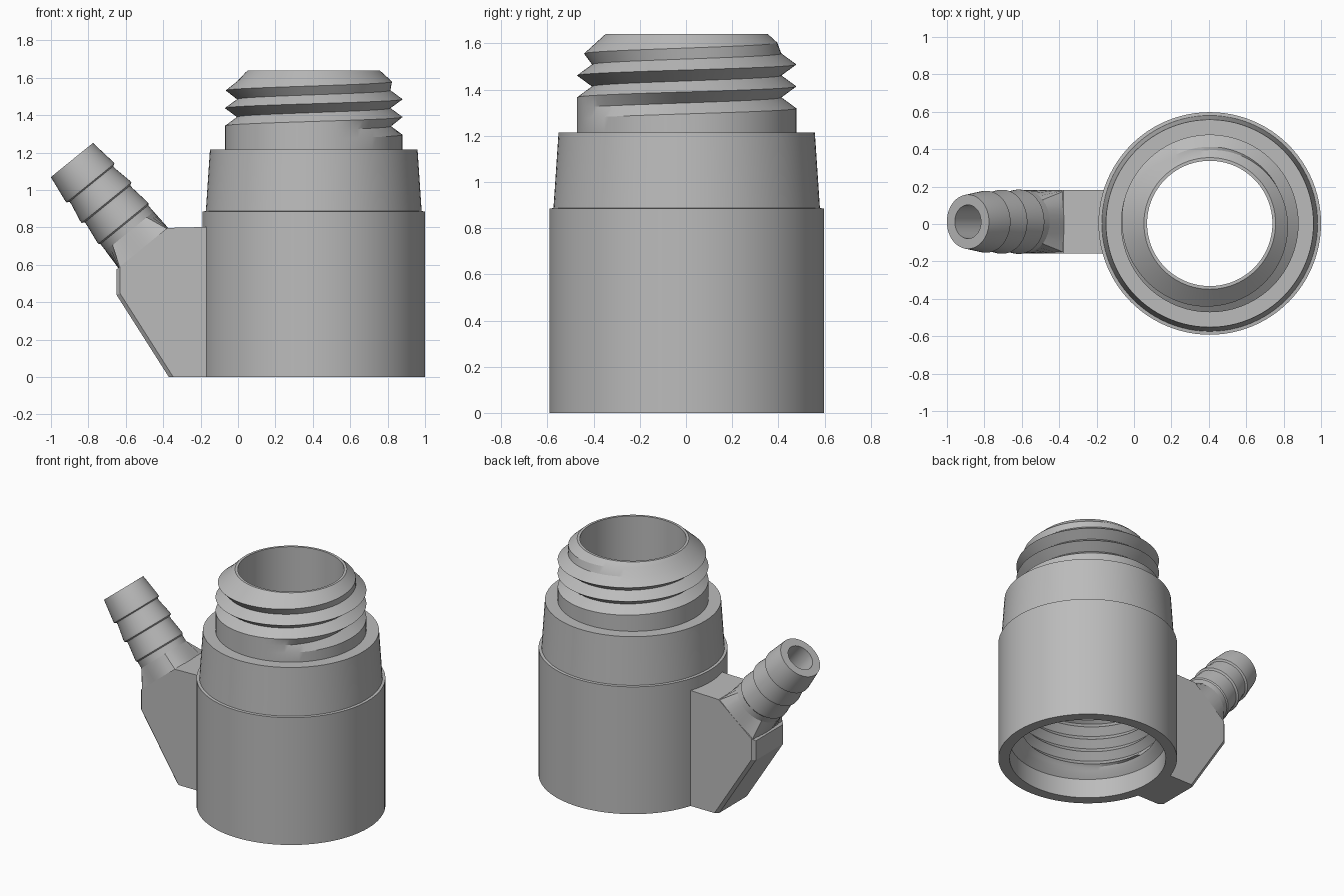
import bpy, bmesh, math
from mathutils import Matrix, Vector

old = bpy.data.objects.get("Cube")
if old:
    bpy.data.objects.remove(old)

GREY = bpy.data.materials.new("plain_grey")
GREY.use_nodes = True
GREY.diffuse_color = (0.5, 0.5, 0.5, 1)
GREY.node_tree.nodes["Principled BSDF"].inputs["Base Color"].default_value = (0.5, 0.5, 0.5, 1)


def finish(name, bm, matrix=None, angle=25):
    """Turn a bmesh into a named, shaded object."""
    bmesh.ops.remove_doubles(bm, verts=bm.verts, dist=1e-5)
    bmesh.ops.dissolve_degenerate(bm, edges=bm.edges, dist=1e-5)
    bmesh.ops.recalc_face_normals(bm, faces=bm.faces)
    if matrix:
        bm.transform(matrix)
    mesh = bpy.data.meshes.new(name)
    bm.to_mesh(mesh)
    bm.free()
    mesh.materials.append(GREY)
    ob = bpy.data.objects.new(name, mesh)
    bpy.context.collection.objects.link(ob)
    bpy.ops.object.select_all(action="DESELECT")
    ob.select_set(True)
    bpy.context.view_layer.objects.active = ob
    bpy.ops.object.shade_smooth_by_angle(angle=math.radians(angle))
    return ob


def revolve(profile_at, segments):
    """Sweep a profile that may change with the turn fraction t."""
    bm = bmesh.new()
    columns = []
    for i in range(segments + 1):
        t = i / segments
        a = math.tau * t
        columns.append([bm.verts.new((r * math.cos(a), r * math.sin(a), z))
                        for r, z in profile_at(t)])
    for a, b in zip(columns, columns[1:]):
        for j in range(len(a) - 1):
            bm.faces.new((a[j], b[j], b[j + 1], a[j + 1]))
    return bm


PITCH = 0.095
TOP = 1.64


def outer_thread(t):
    """Helical V thread, fading in at the bottom and cut by the top chamfer."""
    rows = []
    for j in range(12):
        z = 1.2 + PITCH * (t + j / 2)
        r = 0.475 if j % 2 == 0 else 0.41
        if j == 1:
            r = 0.475 - 0.065 * max(0, (t - 0.8) / 0.2)
        z = min(max(z, 1.22), TOP)
        rows.append((min(r, 0.352 + 1.1 * (TOP - z)), z))
    return rows


def inner_thread(t, low=0.2, high=0.56):
    """Shallow helical thread inside the socket, listed from the top down."""
    rows = []
    for j in range(11, -2, -1):
        z = low - PITCH + PITCH * (t + j / 2)
        r = 0.485 if j % 2 == 0 else 0.44
        if z <= low or z >= high:
            z, r = min(max(z, low), high), 0.46
        rows.append((r, z))
    return rows


def body_profile(t):
    outside = [(0.52, 0), (0.595, 0), (0.595, 0.885), (0.577, 0.887),
               (0.555, 1.215), (0.475, 1.215)]
    bore = [(0.335, TOP), (0.335, 0.86), (0.46, 0.72)]
    socket = [(0.475, 0.18), (0.52, 0.14), (0.52, 0)]
    return outside + outer_thread(t) + bore + inner_thread(t) + socket


# Hollow threaded body
finish("threaded_body", revolve(body_profile, 96), Matrix.Translation((0.405, 0.003, 0)))

# Side block: extruded outline with bevelled outer edges
MID_Y, HALF = 0.012, 0.17
outline = [(-0.14, 0), (-0.37, 0), (-0.65, 0.44), (-0.65, 0.575), (-0.378, 0.797), (-0.14, 0.803)]
bm = bmesh.new()
face = bm.faces.new([bm.verts.new((x, MID_Y - HALF, z)) for x, z in outline])
ext = bmesh.ops.extrude_face_region(bm, geom=[face])
bmesh.ops.translate(bm, vec=(0, 2 * HALF, 0),
                    verts=[g for g in ext["geom"] if isinstance(g, bmesh.types.BMVert)])
edges = [e for e in bm.edges
         if abs(e.verts[0].co.y - e.verts[1].co.y) < 1e-4
         and all(v.co.x < -0.36 and v.co.z < 0.6 for v in e.verts)]
bmesh.ops.bevel(bm, geom=edges, offset=0.02, segments=1, affect="EDGES")
finish("side_block", bm, angle=10)

# Slanted frame of the hose nozzle: local z runs down the axis from the tip
axis = Vector((0.63, 0, -0.777)).normalized()
side = Vector((0, 1, 0))
across = side.cross(axis)
frame = Matrix((across, side, axis)).transposed().to_4x4()
frame.translation = (-0.888, MID_Y, 1.16)

# Barbed nozzle with blind bore
barbs = [(0, 0.5), (0.09, 0.5), (0.09, 0), (0.145, 0), (0.165, 0.145), (0.165, 0.158),
         (0.151, 0.165), (0.151, 0.18), (0.171, 0.28), (0.171, 0.294), (0.157, 0.302),
         (0.157, 0.32), (0.172, 0.425), (0.172, 0.437), (0.165, 0.445), (0.165, 0.6), (0, 0.6)]
finish("barbed_nozzle", revolve(lambda t: barbs, 48), frame)

# Square-to-round collar between nozzle and block
bm = bmesh.new()
rings = []
for i in range(32):
    a = math.tau * i / 32
    c, s = math.cos(a), math.sin(a)
    k = 0.172 / max(abs(c), abs(s))
    rings.append((bm.verts.new((0.166 * c, 0.166 * s, 0.49)),
                  bm.verts.new((k * c, min(max(k * s, -HALF), HALF), 0.628))))
for i in range(32):
    a, b = rings[i - 1], rings[i]
    bm.faces.new((a[0], b[0], b[1], a[1]))
finish("nozzle_collar", bm, frame)
